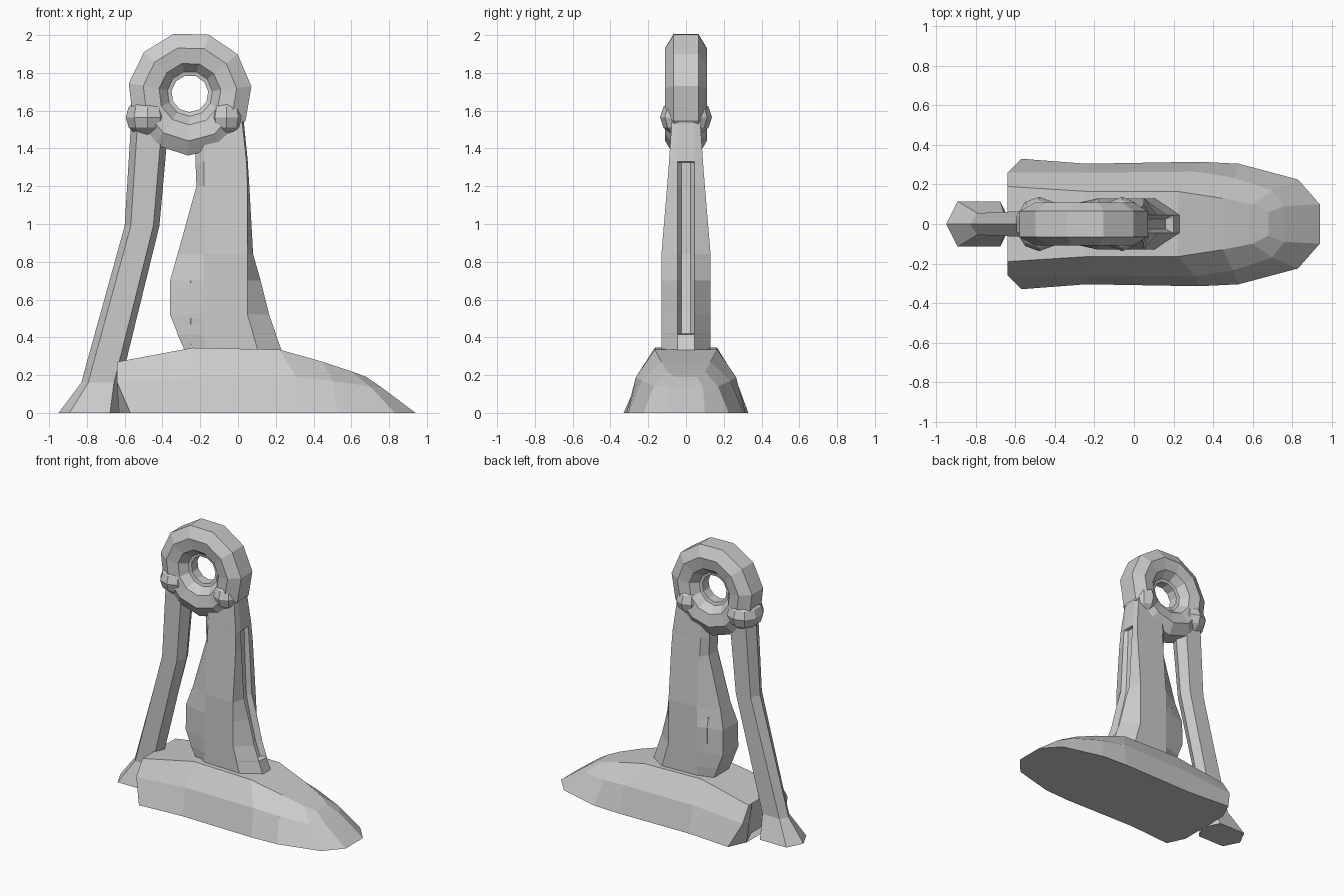
import bpy, bmesh, math

if "Cube" in bpy.data.objects:
    bpy.data.objects.remove(bpy.data.objects["Cube"])


def loft(name, halves, closed=False):
    """Skin a stack of cross-sections; each is a half outline (y >= 0) mirrored across y = 0."""
    bm = bmesh.new()
    rings = []
    for half in halves:
        pts = list(half) + [(x, -y, z) for x, y, z in reversed(half)]
        rings.append([bm.verts.new(p) for p in pts])
    n = len(rings[0])
    pairs = list(zip(rings, rings[1:]))
    if closed:
        pairs.append((rings[-1], rings[0]))
    for a, b in pairs:
        for i in range(n):
            j = (i + 1) % n
            bm.faces.new((a[i], a[j], b[j], b[i]))
    if not closed:
        for r in (rings[0], rings[-1]):
            for i in range(n // 2 - 1):
                bm.faces.new((r[i], r[i + 1], r[n - 2 - i], r[n - 1 - i]))
    bmesh.ops.remove_doubles(bm, verts=bm.verts, dist=1e-4)
    bmesh.ops.recalc_face_normals(bm, faces=bm.faces)
    mesh = bpy.data.meshes.new(name)
    bm.to_mesh(mesh)
    bm.free()
    obj = bpy.data.objects.new(name, mesh)
    bpy.context.collection.objects.link(obj)
    return obj


# Base: long rounded hull with a notch at the back
loft("base", [
    [(-.57, .06, 0), (-.63, .2, 0), (-.57, .33, 0), (-.24, .305, 0),
     (.33, .315, 0), (.53, .305, 0), (.83, .225, 0), (.94, .1, 0)],
    [(-.57, .06, .12), (-.64, .19, .13), (-.64, .26, .16), (-.24, .26, .19),
     (.31, .265, .19), (.5, .235, .17), (.7, .17, .14), (.76, .09, .135)],
    [(-.59, .06, .275), (-.64, .15, .27), (-.64, .19, .27), (-.24, .165, .345),
     (.22, .165, .335), (.45, .13, .27), (.6, .1, .22), (.68, .06, .19)],
])

# Column: front ridge with a groove, flat sides, tapered rear
# z, front x, side edge x, rear x, half width, rear half width, groove depth
column = [
    (.28, .25, .12, -.26, .13, .08, 0),
    (.415, .20, .08, -.32, .13, .09, 0),
    (.42, .20, .08, -.32, .13, .09, .04),
    (.52, .165, .05, -.36, .13, .09, .04),
    (.70, .12, .05, -.36, .13, .085, .04),
    (.84, .08, .05, -.32, .13, .06, .03),
    (1.2, .06, .05, -.22, .10, .05, .025),
    (1.325, .052, .045, -.225, .09, .05, .02),
    (1.33, .052, .045, -.225, .09, .05, 0),
    (1.55, .03, .02, -.23, .075, .05, 0),
]
loft("column", [
    [(xf - d, .025, z), (xf, .045, z), (xe, w, z), (-.18, w, z), (xr, wr, z)]
    for z, xf, xe, xr, w, wr, d in column
])

# Raised pad on the rear flanks of the column
loft("rear_pad", [
    [(-.19, w, z), (-.25, w - .015, z), (-.28, w - .05, z)]
    for z, w in ((.36, .115), (.5, .128), (.7, .128), (.77, .115))
])

# Rear strut: six-sided bent bar ending in a flared foot
# z, centre x, half length, half width
strut = [(0, -.785, .165, .115), (.16, -.725, .105, .055),
         (.99, -.508, .092, .065), (1.56, -.465, .1, .075)]
loft("rear_strut", [
    [(cx - a, 0, z), (cx - .65 * a, b, z), (cx + .65 * a, b, z), (cx + a, 0, z)]
    for z, cx, a, b in strut
])

# Ring: eleven-sided wheel with a recessed through hole
profile = [(.328, .065), (.25, .11), (.165, .095), (.12, .04), (.098, .035)]
sides = 11
loft("ring", [
    [(-.255 + r * math.cos(t), y, 1.69 + r * math.sin(t)) for r, y in profile]
    for t in (math.tau * k / sides + .12 for k in range(sides))
], closed=True)

# Collars where the strut and column meet the ring
for name, x, z, sx in (("strut_collar", -.48, 1.565, .12), ("column_collar", -.06, 1.565, .105)):
    bpy.ops.mesh.primitive_uv_sphere_add(segments=10, ring_count=6, radius=1, location=(x, 0, z))
    collar = bpy.context.object
    collar.name = name
    collar.scale = (sx, .138, .11)
